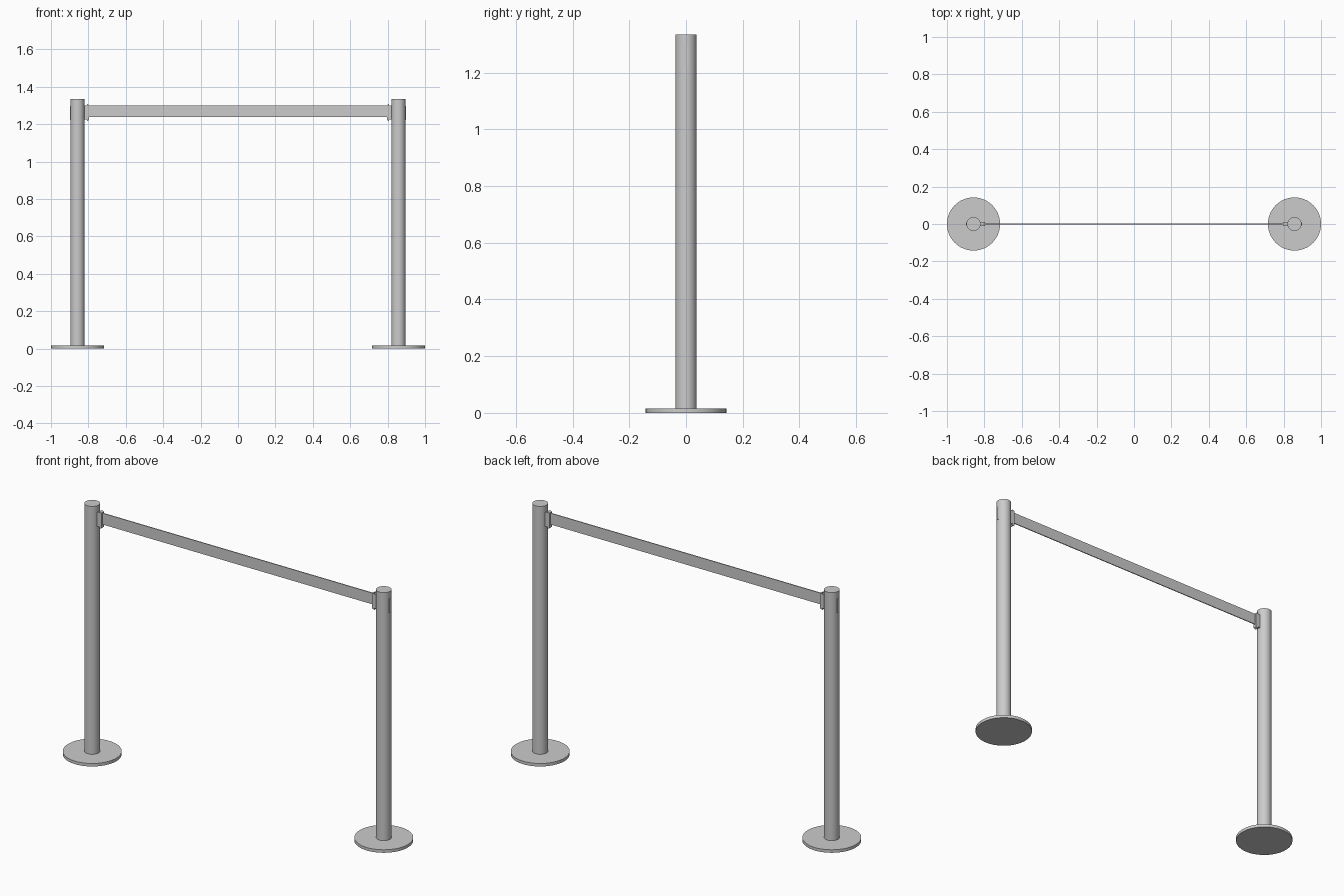
import bpy, bmesh
from math import pi, cos, sin

if "Cube" in bpy.data.objects:
    bpy.data.objects.remove(bpy.data.objects["Cube"])

POST_X, POST_R, TOP = 0.858, 0.0375, 1.335
BASE_R, BASE_T = 0.142, 0.016


def add_mesh(name, bm):
    bmesh.ops.recalc_face_normals(bm, faces=bm.faces)
    me = bpy.data.meshes.new(name)
    bm.to_mesh(me)
    bm.free()
    ob = bpy.data.objects.new(name, me)
    bpy.context.collection.objects.link(ob)
    return ob


def cylinder(name, x, r, z0, z1, sides=48):
    bpy.ops.mesh.primitive_cylinder_add(vertices=sides, radius=r, depth=z1 - z0,
                                        location=(x, 0, (z0 + z1) / 2))
    ob = bpy.context.object
    ob.name = name
    bpy.ops.object.shade_smooth_by_angle()
    return ob


def box(name, x0, x1, y, z0, z1):
    bm = bmesh.new()
    bmesh.ops.create_cube(bm, size=1)
    for v in bm.verts:
        v.co = ((x0 + x1) / 2 + v.co.x * (x1 - x0), v.co.y * 2 * y,
                (z0 + z1) / 2 + v.co.z * (z1 - z0))
    return add_mesh(name, bm)


def clip(name, side):
    # profile in x-z, flaring toward the belt, extruded across y
    prof = [(0.826, 1.225), (0.808, 1.225), (0.808, 1.216), (0.796, 1.222),
            (0.796, 1.302), (0.808, 1.308), (0.808, 1.3), (0.826, 1.3)]
    bm = bmesh.new()
    face = bm.faces.new([bm.verts.new((side * x, -0.01, z)) for x, z in prof])
    out = bmesh.ops.extrude_face_region(bm, geom=[face])
    for v in out["geom"]:
        if isinstance(v, bmesh.types.BMVert):
            v.co.y = 0.01
    return add_mesh(name, bm)


for side, label in ((-1, "left"), (1, "right")):
    # weighted base and post
    cylinder(label + "_base", side * POST_X, BASE_R, 0, BASE_T, 64)
    cylinder(label + "_post", side * POST_X, POST_R, BASE_T, TOP)
    # belt clip facing inward, receiver plate facing outward
    clip(label + "_belt_clip", side)
    xs = sorted((side * 0.89, side * 0.8975))
    box(label + "_receiver_plate", xs[0], xs[1], 0.008, 1.222, 1.298)

# stretched belt
box("belt", -0.8, 0.8, 0.0025, 1.239, 1.299)
